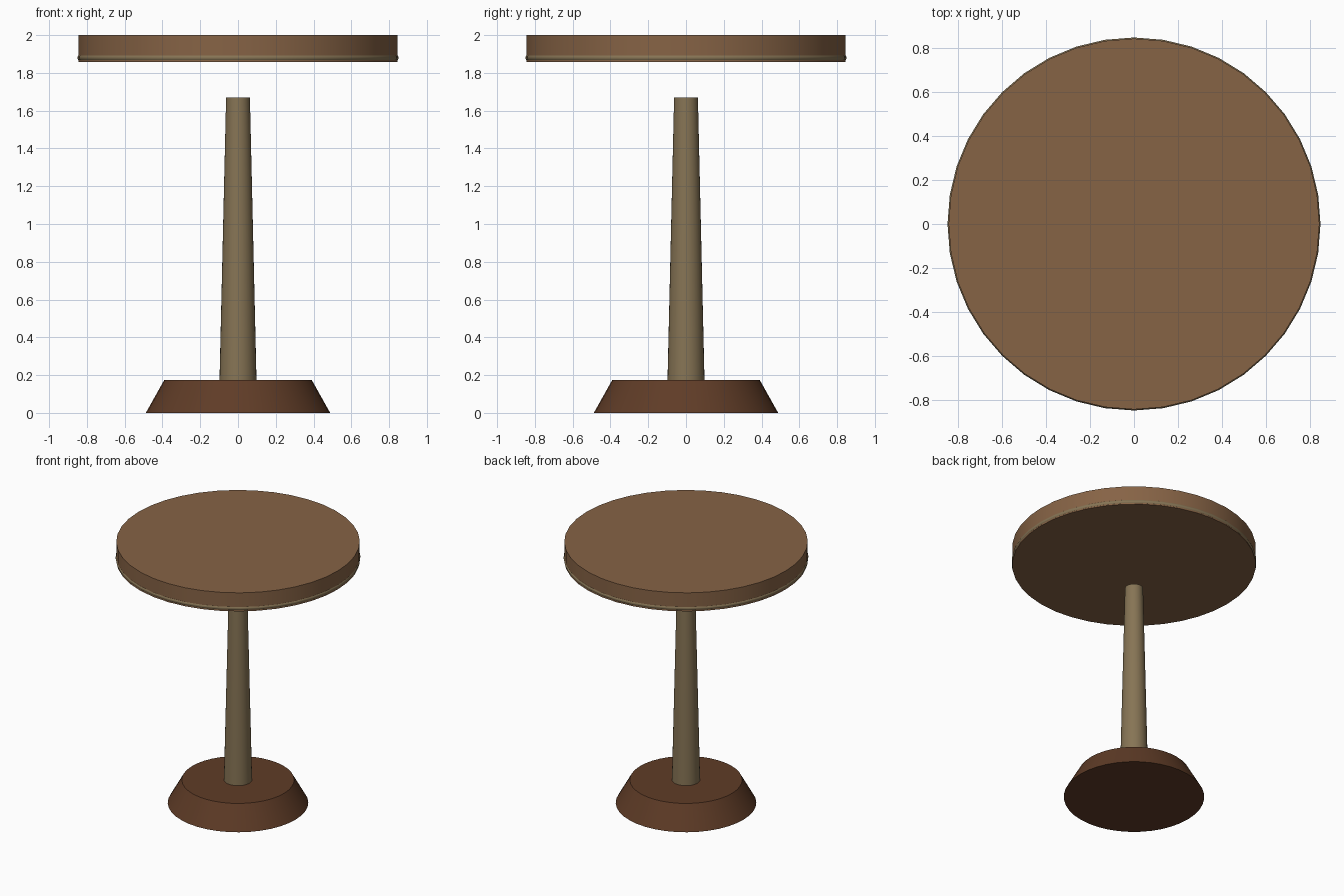
import bpy
from math import radians

if "Cube" in bpy.data.objects:
    bpy.data.objects.remove(bpy.data.objects["Cube"])


def material(name, rgb):
    mat = bpy.data.materials.new(name)
    mat.diffuse_color = (*rgb, 1)
    mat.use_nodes = True
    mat.node_tree.nodes["Principled BSDF"].inputs["Base Color"].default_value = mat.diffuse_color
    return mat


def finish(name, mat):
    obj = bpy.context.object
    obj.name = name
    obj.data.materials.append(mat)
    bpy.ops.object.shade_smooth_by_angle(angle=radians(30))
    return obj


def turned(name, sides, r_low, r_high, z_low, z_high, mat):
    bpy.ops.mesh.primitive_cone_add(vertices=sides, radius1=r_low, radius2=r_high,
                                    depth=z_high - z_low,
                                    location=(0, 0, (z_low + z_high) / 2))
    return finish(name, mat)


top_wood = material("top_wood", (0.24, 0.125, 0.06))
pale_wood = material("pale_wood", (0.24, 0.175, 0.09))
dark_wood = material("dark_wood", (0.115, 0.045, 0.02))

# Flared foot, tapered column and floating round top
turned("base", 40, 0.488, 0.39, 0.0, 0.175, dark_wood)
turned("column", 32, 0.098, 0.063, 0.17, 1.67, pale_wood)
turned("tabletop", 40, 0.845, 0.845, 1.858, 2.0, top_wood)

# Thin bead around the lower edge of the top
bpy.ops.mesh.primitive_torus_add(major_segments=40, minor_segments=12,
                                 major_radius=0.832, minor_radius=0.018,
                                 location=(0, 0, 1.88))
finish("rim_bead", pale_wood)
